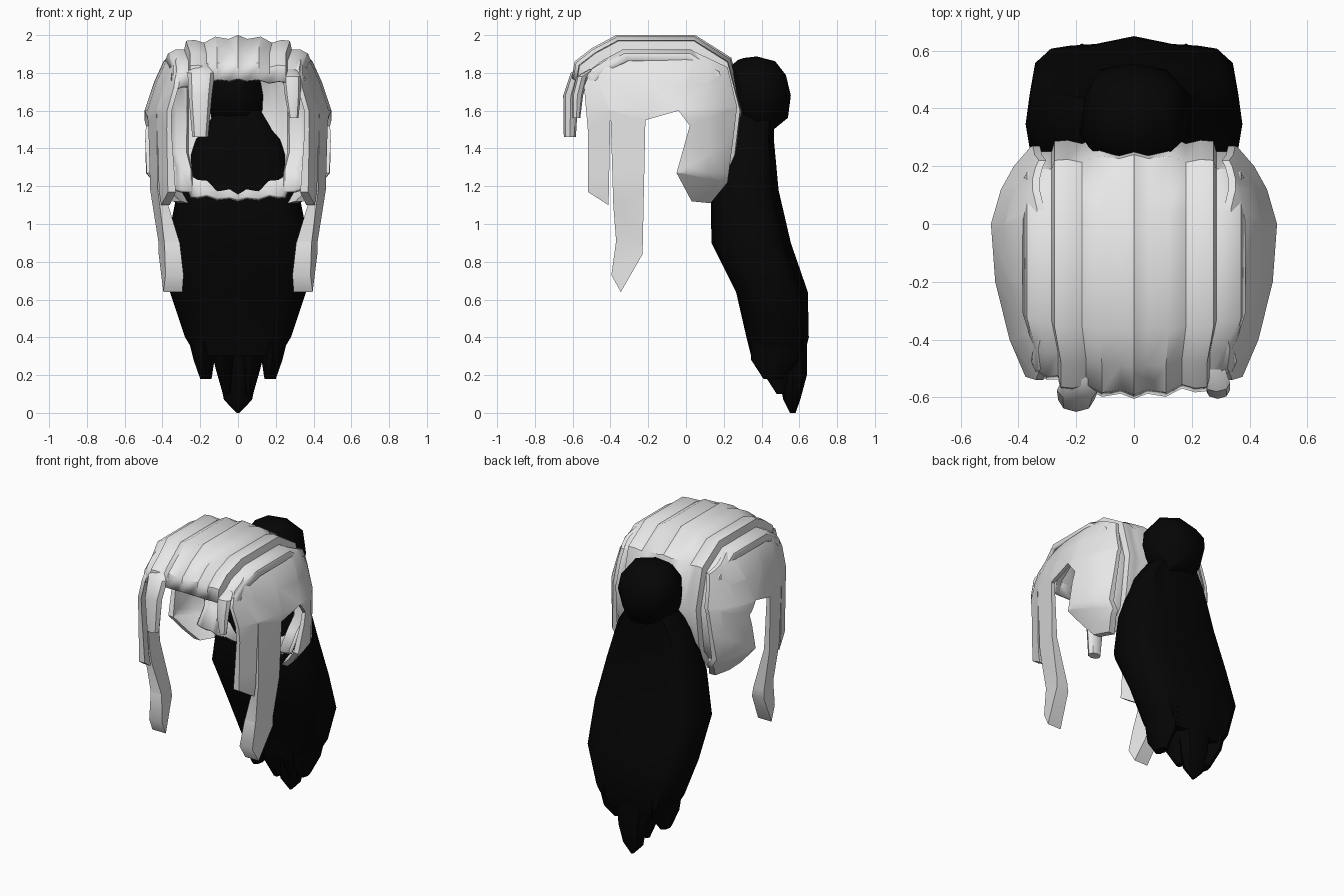
import bpy, bmesh, math, random
from mathutils import Vector

random.seed(4)
cube = bpy.data.objects.get("Cube")
if cube:
    bpy.data.objects.remove(cube, do_unlink=True)


def material(name, colour):
    m = bpy.data.materials.new(name)
    m.use_nodes = True
    m.diffuse_color = colour
    m.node_tree.nodes["Principled BSDF"].inputs["Base Color"].default_value = colour
    return m


pale = material("pale grey", (0.8, 0.8, 0.8, 1))
black = material("black", (0.0015, 0.0015, 0.0015, 1))


def finish(name, bm, mat, angle=40, recalc=True):
    if recalc:
        bmesh.ops.recalc_face_normals(bm, faces=bm.faces)
    mesh = bpy.data.meshes.new(name)
    bm.to_mesh(mesh)
    bm.free()
    mesh.materials.append(mat)
    obj = bpy.data.objects.new(name, mesh)
    bpy.context.collection.objects.link(obj)
    bpy.ops.object.select_all(action="DESELECT")
    obj.select_set(True)
    bpy.context.view_layer.objects.active = obj
    bpy.ops.object.shade_smooth_by_angle(angle=math.radians(angle))
    return obj


def lerp(knots, v):
    """Piecewise linear lookup in ascending (input, output) pairs."""
    if v <= knots[0][0]:
        return knots[0][1]
    for (a, fa), (b, fb) in zip(knots, knots[1:]):
        if v <= b:
            return fa + (fb - fa) * (v - a) / (b - a)
    return knots[-1][1]


def rounded(v, power):
    return math.copysign(abs(v) ** power, v)


def strand(name, sections, mat, sides=8, power=1.0, groove=0.0):
    """Closed loft through (x, y, z, half width, half depth) rings."""
    bm = bmesh.new()
    rings = []
    for x, y, z, w, d in sections:
        ring = []
        for k in range(sides):
            a = math.tau * k / sides
            r = 1 - groove * (k in (3, 5))
            ring.append(bm.verts.new((x + w * r * rounded(math.cos(a), power),
                                      y + d * r * rounded(math.sin(a), power), z)))
        rings.append(ring)
    for lo, hi in zip(rings, rings[1:]):
        for k in range(sides):
            n = (k + 1) % sides
            bm.faces.new((lo[k], lo[n], hi[n], hi[k]))
    bm.faces.new(rings[0])
    bm.faces.new(rings[-1])
    return finish(name, bm, mat)


# Ribbed cap: one front-to-back profile repeated over stepped ribs
profile = [(-0.605, 1.77), (-0.59, 1.86), (-0.5, 1.93), (-0.37, 2.0), (0.05, 2.0),
           (0.24, 1.88), (0.31, 1.61), (0.28, 1.36), (0.23, 1.25), (0.13, 1.12)]
ribs = [(0, 0), (0.05, 0.02), (0.12, 0.008), (0.18, 0.04), (0.23, 0.025), (0.275, 0.03),
        (0.285, 0.075), (0.33, 0.075), (0.37, 0.095), (0.385, 0.13)]
stations = [(-x, s) for x, s in reversed(ribs[1:])] + ribs
centre = Vector((-0.12, 1.45))
bm = bmesh.new()
columns = []
for x, inset in stations:
    column = []
    for i, p in enumerate(profile):
        y, z = centre + (Vector(p) - centre) * (1 - 1.85 * inset)
        column.append(bm.verts.new((x * (0.92 if i < 3 or i > 7 else 1), y, z)))
    columns.append(column)
for a, b in zip(columns, columns[1:]):
    for j in range(len(profile) - 1):
        bm.faces.new((a[j], b[j], b[j + 1], a[j + 1]))
cap = finish("ribbed_cap", bm, pale, recalc=False)
mod = cap.modifiers.new("thickness", "SOLIDIFY")
mod.thickness = 0.022
mod.offset = -1

# Side hair: a flat outline with two locks, bent over the head and thickened
outline = [(-0.54, 1.73), (-0.52, 1.5), (-0.52, 1.17), (-0.41, 1.1), (-0.4, 1.6),
           (-0.385, 1.1), (-0.37, 0.91), (-0.395, 0.73), (-0.345, 0.64), (-0.23, 0.84),
           (-0.215, 1.55), (-0.04, 1.6), (0.02, 1.52), (-0.05, 1.27), (0.03, 1.12),
           (0.13, 1.11), (0.22, 1.22), (0.25, 1.45), (0.27, 1.62), (0.22, 1.83),
           (0.05, 1.91), (-0.37, 1.9), (-0.5, 1.82)]
width = [(0.64, 0.44), (0.9, 0.44), (1.18, 0.485), (1.6, 0.495), (1.75, 0.445),
         (1.86, 0.395), (1.91, 0.345)]
bulge = [(-0.55, 0.74), (-0.4, 0.87), (-0.2, 0.97), (0, 1), (0.12, 0.93), (0.2, 0.84), (0.28, 0.7)]
depth = [(0.64, 0.1), (0.85, 0.09), (1.1, 0.045), (1.5, 0.025)]
bm = bmesh.new()
bm.faces.new([bm.verts.new((0, y, z)) for y, z in outline])
bm.normal_update()
bmesh.ops.triangulate(bm, faces=bm.faces[:])
cuts = [((0, 0, z), (0, 0, 1)) for z in (0.9, 1.18, 1.27, 1.6, 1.75, 1.86)]
cuts += [((0, y, 0), (0, 1, 0)) for y, _ in bulge[1:-1]]
for co, no in cuts:
    bmesh.ops.bisect_plane(bm, geom=bm.verts[:] + bm.edges[:] + bm.faces[:],
                           plane_co=co, plane_no=no)
outer = bm.verts[:]
made = bmesh.ops.extrude_face_region(bm, geom=bm.faces[:], use_keep_orig=True)
inner = [g for g in made["geom"] if isinstance(g, bmesh.types.BMVert)]
for verts, inset in ((outer, 0), (inner, 1)):
    for v in verts:
        y, z = v.co.y, v.co.z
        # The nape corner tucks in under the head
        tuck = 0.8 * max(0, 1.27 - z) if y > -0.1 else 0
        v.co.x = lerp(width, z) * lerp(bulge, y) - tuck - inset * lerp(depth, z)
side = finish("side_hair", bm, pale)
side.modifiers.new("mirror", "MIRROR")

# Loose fringe locks growing out of the cap's front edge
strand("fringe_right", [(-0.19, -0.52, 1.85, 0.05, 0.02), (-0.195, -0.575, 1.8, 0.072, 0.035),
                        (-0.2, -0.61, 1.68, 0.062, 0.04), (-0.2, -0.615, 1.46, 0.042, 0.032)], pale)
strand("fringe_left", [(0.275, -0.49, 1.82, 0.035, 0.02), (0.285, -0.55, 1.78, 0.048, 0.03),
                       (0.29, -0.575, 1.68, 0.042, 0.03), (0.295, -0.58, 1.56, 0.025, 0.02)], pale)

# Lumpy bun
bm = bmesh.new()
bmesh.ops.create_icosphere(bm, subdivisions=2, radius=1)
for v in bm.verts:
    r = random.uniform(0.88, 1.1)
    v.co = Vector((0.195 * v.co.x * r, 0.375 + 0.2 * v.co.y * r, 1.68 + 0.22 * v.co.z * r))
finish("bun", bm, black)

# Ponytail body with a squarish cross-section grooved down the back
strand("ponytail", [(0, 0.35, 1.6, 0.13, 0.12), (0, 0.325, 1.45, 0.235, 0.14),
                    (0, 0.31, 1.18, 0.32, 0.18), (0, 0.345, 0.9, 0.375, 0.21),
                    (0, 0.455, 0.64, 0.36, 0.19), (0, 0.485, 0.4, 0.28, 0.165),
                    (0, 0.485, 0.3, 0.22, 0.14)], black, sides=16, power=0.65, groove=0.12)

# Pointed ends of the ponytail
strand("tip_centre", [(0, 0.53, 0.4, 0.12, 0.11), (0, 0.565, 0.2, 0.1, 0.075),
                      (0, 0.56, 0.07, 0.075, 0.045), (0, 0.565, 0, 0.008, 0.015)], black)
for label, s in (("left", 1), ("right", -1)):
    strand("tip_outer_" + label, [(s * 0.18, 0.485, 0.42, 0.09, 0.14), (s * 0.18, 0.475, 0.28, 0.055, 0.13),
                                  (s * 0.17, 0.46, 0.18, 0.03, 0.05)], black)
    strand("tip_inner_" + label, [(s * 0.08, 0.48, 0.4, 0.08, 0.13), (s * 0.075, 0.48, 0.24, 0.045, 0.09),
                                  (s * 0.06, 0.5, 0.1, 0.02, 0.02)], black)
